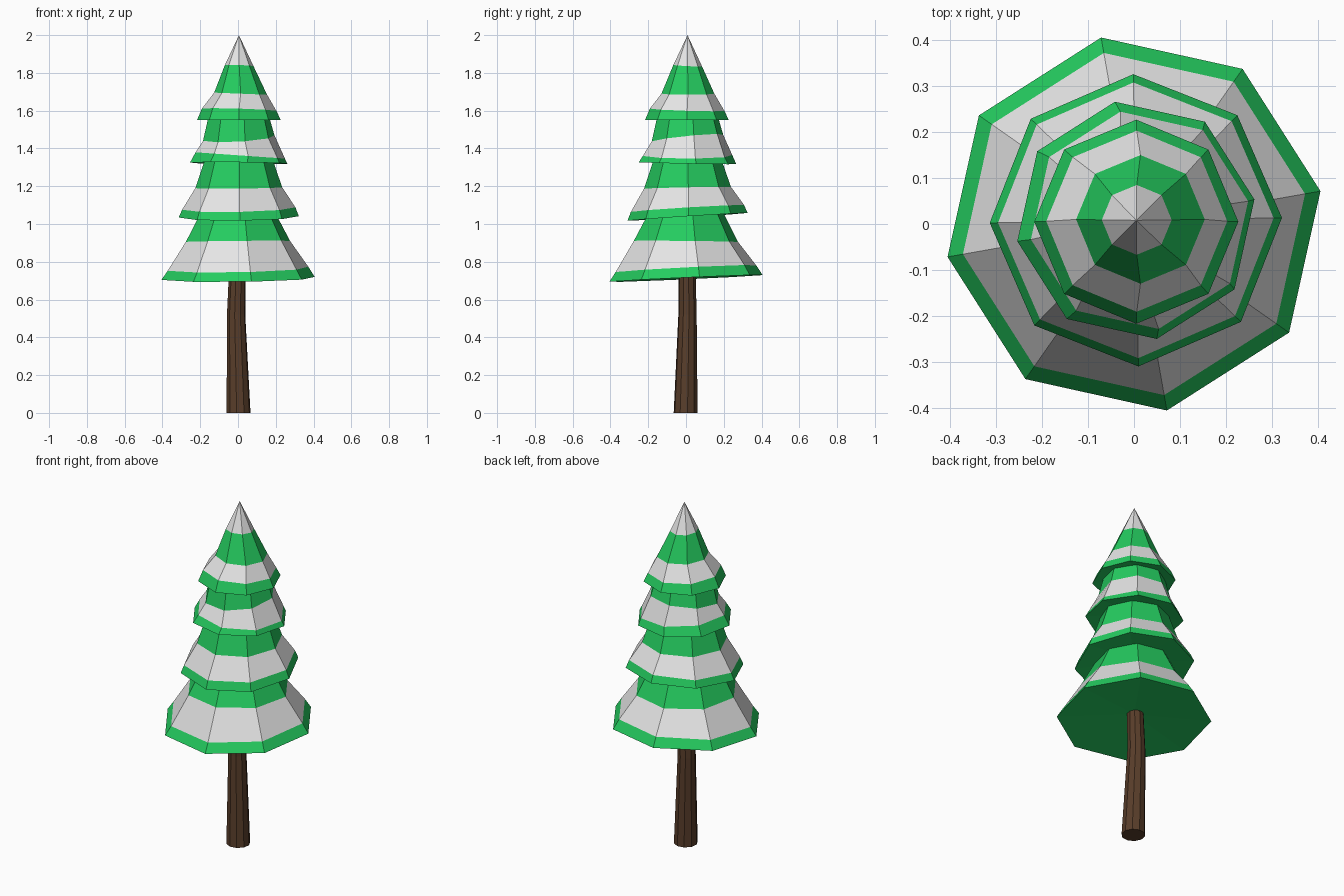
import bpy
import bmesh
from math import cos, sin, radians, tau

cube = bpy.data.objects.get("Cube")
if cube:
    bpy.data.objects.remove(cube, do_unlink=True)


def material(name, rgb):
    m = bpy.data.materials.new(name)
    m.use_nodes = True
    m.diffuse_color = (*rgb, 1)
    m.node_tree.nodes["Principled BSDF"].inputs["Base Color"].default_value = (*rgb, 1)
    return m


GREEN = material("needle green", (0.018, 0.60, 0.115))
WHITE = material("snow white", (0.78, 0.78, 0.78))
BROWN = material("bark brown", (0.098, 0.047, 0.023))


def loft(name, mats, sides, turn, rings, bands, apex=None, hollow=0.0):
    """Stack rings of (radius, z, centre, tilt); bands give a material per step."""
    bm = bmesh.new()
    loops = []
    for radius, z, (cx, cy), (tx, ty) in rings:
        loop = []
        for i in range(sides):
            a = radians(turn) + tau * i / sides
            x, y = radius * cos(a), radius * sin(a)
            loop.append(bm.verts.new((cx + x, cy + y, z + tx * x + ty * y)))
        loops.append(loop)

    def fan(loop, point, index):
        tip = bm.verts.new(point)
        for i in range(sides):
            bm.faces.new((loop[i], loop[(i + 1) % sides], tip)).material_index = index

    for lower, upper, index in zip(loops, loops[1:], bands):
        for i in range(sides):
            j = (i + 1) % sides
            bm.faces.new((lower[i], lower[j], upper[j], upper[i])).material_index = index

    # Underside fan, then a pointed or flat top
    _, z, (cx, cy), _ = rings[0]
    fan(loops[0], (cx, cy, z + hollow), 0)
    if apex:
        fan(loops[-1], apex, bands[-1])
    else:
        bm.faces.new(loops[-1]).material_index = bands[-1]

    bmesh.ops.recalc_face_normals(bm, faces=bm.faces[:])
    mesh = bpy.data.meshes.new(name)
    bm.to_mesh(mesh)
    bm.free()
    for m in mats:
        mesh.materials.append(m)
    obj = bpy.data.objects.new(name, mesh)
    bpy.context.collection.objects.link(obj)
    return obj


LEVEL = (0, 0)

# Slightly bent trunk
loft("trunk", [BROWN], 10, 9, [
    (0.064, 0.0, (0.003, -0.002), LEVEL),
    (0.049, 0.52, (-0.01, 0.008), LEVEL),
    (0.044, 0.80, (-0.002, 0.006), LEVEL),
], [0, 0])

# Bough tiers: green rim, snow band, green upper part
needles = [GREEN, WHITE]
mid = (0.004, 0.008)
loft("bottom_tier", needles, 8, 10, [
    (0.412, 0.712, LEVEL, (0.012, 0.045)),
    (0.378, 0.763, LEVEL, (0.02, 0.05)),
    (0.280, 0.908, LEVEL, (0.01, -0.01)),
    (0.200, 1.06, LEVEL, LEVEL),
], [0, 1, 0], hollow=0.03)
loft("lower_middle_tier", needles, 8, 1, [
    (0.318, 1.038, mid, (0.01, 0.065)),
    (0.300, 1.082, mid, (0.02, 0.06)),
    (0.230, 1.192, mid, (0.01, 0.02)),
    (0.173, 1.36, mid, LEVEL),
], [0, 1, 0], hollow=0.03)
loft("upper_middle_tier", needles, 8, 10, [
    (0.262, 1.322, mid, (-0.01, -0.02)),
    (0.240, 1.363, (0.012, 0.008), (-0.07, 0.0)),
    (0.192, 1.455, mid, (0.06, 0.10)),
    (0.160, 1.58, mid, LEVEL),
], [0, 1, 0], hollow=0.03)
loft("top_tier", needles, 8, 0, [
    (0.222, 1.550, (0.005, 0.005), LEVEL),
    (0.197, 1.605, (0.006, 0.006), (-0.03, -0.03)),
    (0.140, 1.690, (0.014, 0.01), (-0.04, 0.0)),
    (0.076, 1.838, (0.006, 0.009), (-0.03, -0.05)),
], [0, 1, 0, 1], apex=(0.005, 0.008, 2.0), hollow=0.03)
